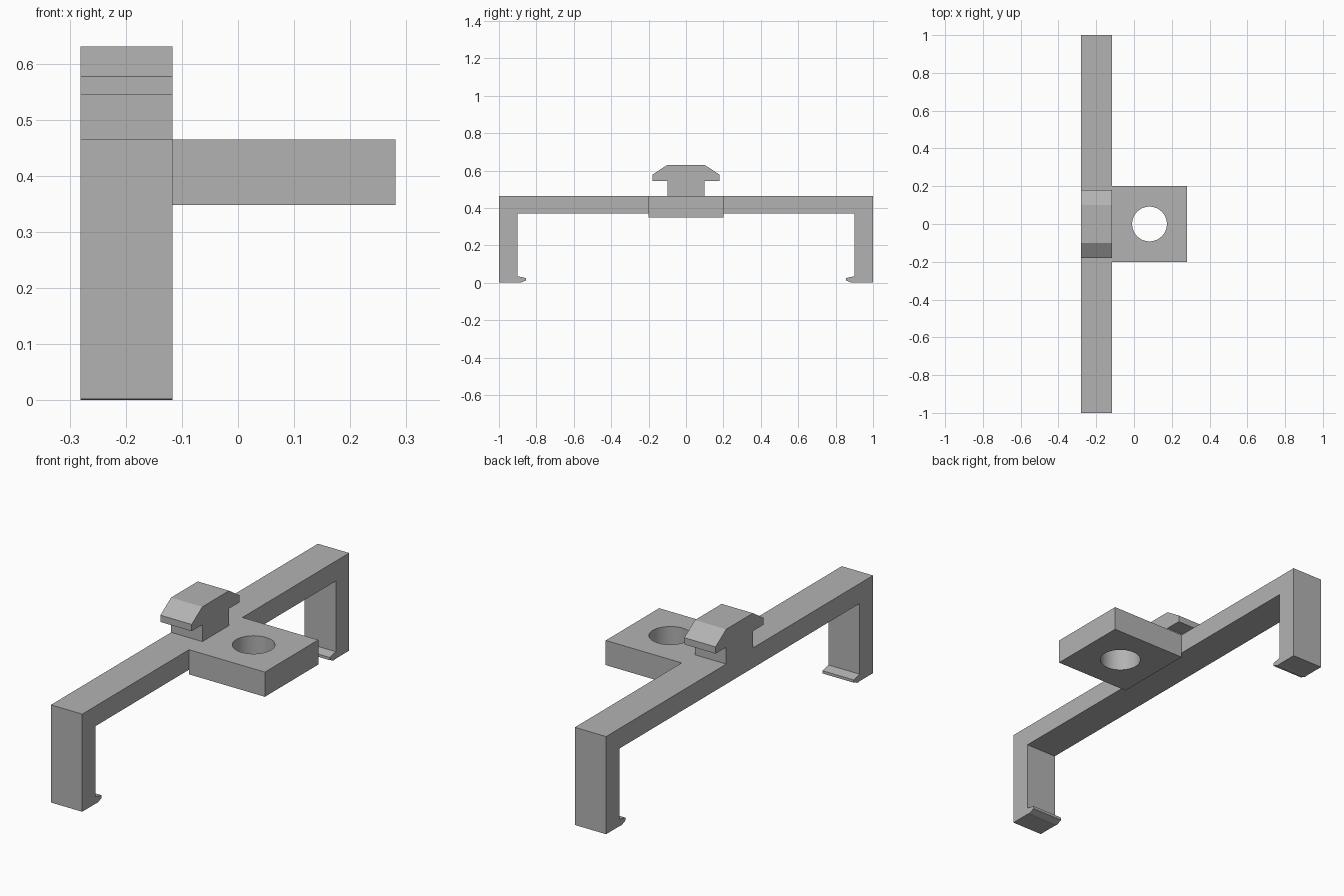
import bpy
import bmesh

old = bpy.data.objects.get("Cube")
if old:
    bpy.data.objects.remove(old, do_unlink=True)

grey = bpy.data.materials.new("plain grey")
grey.use_nodes = True
colour = (0.45, 0.45, 0.45, 1)
grey.diffuse_color = colour
grey.node_tree.nodes["Principled BSDF"].inputs["Base Color"].default_value = colour

BAR_LEFT, BAR_RIGHT = -0.281, -0.117
TOP = 0.465


def finish(name, bm):
    bmesh.ops.recalc_face_normals(bm, faces=bm.faces)
    mesh = bpy.data.meshes.new(name)
    bm.to_mesh(mesh)
    bm.free()
    mesh.materials.append(grey)
    obj = bpy.data.objects.new(name, mesh)
    bpy.context.collection.objects.link(obj)
    return obj


def extrude_profile(name, half):
    """Mirror a half outline (y, z) about y = 0 and extrude it along x."""
    outline = half + [(-y, z) for y, z in reversed(half)]
    bm = bmesh.new()
    face = bm.faces.new([bm.verts.new((BAR_LEFT, y, z)) for y, z in outline])
    grown = bmesh.ops.extrude_face_region(bm, geom=[face])["geom"]
    verts = [v for v in grown if isinstance(v, bmesh.types.BMVert)]
    bmesh.ops.translate(bm, verts=verts, vec=(BAR_RIGHT - BAR_LEFT, 0, 0))
    return finish(name, bm)


# Clip frame: bar, legs, inward hooks and the T-shaped head in one outline
extrude_profile("clip_frame", [
    (0.1, 0.63), (0.18, 0.577), (0.18, 0.545), (0.1, 0.545), (0.1, TOP),
    (1, TOP), (1, 0.002), (0.9, 0.002), (0.885, 0), (0.855, 0.012),
    (0.855, 0.025), (0.9, 0.035), (0.9, 0.37),
])

# Side plate with a round through hole
bm = bmesh.new()
bmesh.ops.create_cube(bm, size=1)
bmesh.ops.scale(bm, verts=bm.verts, vec=(0.281 - BAR_RIGHT, 0.4, TOP - 0.348))
bmesh.ops.translate(bm, verts=bm.verts,
                    vec=((0.281 + BAR_RIGHT) / 2, 0, (TOP + 0.348) / 2))
plate = finish("side_plate", bm)

bm = bmesh.new()
bmesh.ops.create_cone(bm, cap_ends=True, segments=64, radius1=0.092,
                      radius2=0.092, depth=0.4)
bmesh.ops.translate(bm, verts=bm.verts, vec=(0.082, 0, 0.4))
cutter = finish("hole_cutter", bm)

hole = plate.modifiers.new("hole", "BOOLEAN")
hole.operation = "DIFFERENCE"
hole.solver = "EXACT"
hole.object = cutter
bpy.context.view_layer.objects.active = plate
plate.select_set(True)
bpy.ops.object.modifier_apply(modifier=hole.name)
bpy.data.objects.remove(cutter, do_unlink=True)
bpy.ops.object.shade_smooth_by_angle()
